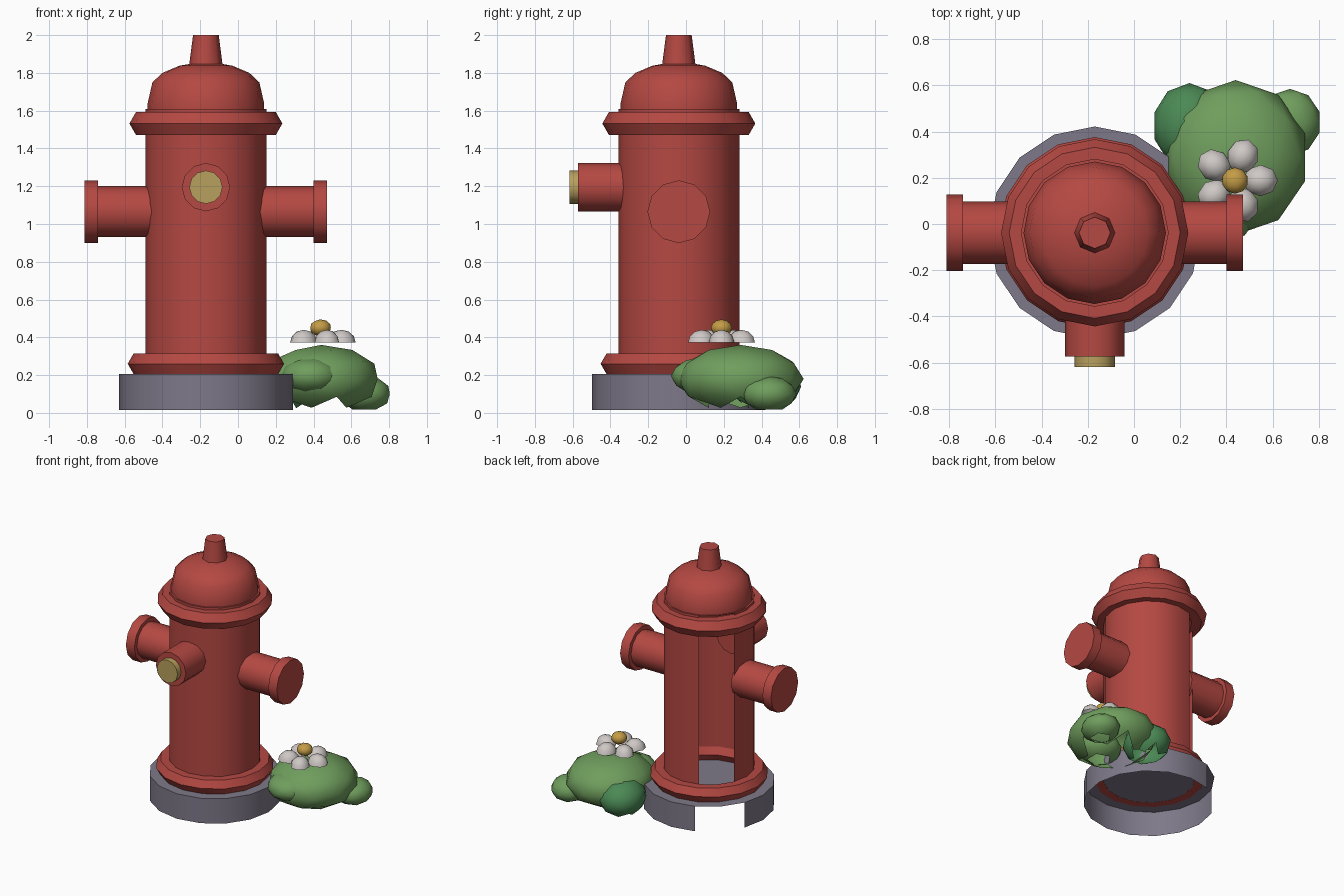
import bpy, bmesh, math
from mathutils import Matrix, Vector

if "Cube" in bpy.data.objects:
    bpy.data.objects.remove(bpy.data.objects["Cube"])

CX, CY = -0.17, -0.038          # hydrant axis


def material(name, rgb):
    m = bpy.data.materials.new(name)
    m.diffuse_color = (*rgb, 1)
    m.use_nodes = True
    m.node_tree.nodes["Principled BSDF"].inputs["Base Color"].default_value = m.diffuse_color
    return m


RED = material("red", (0.46, 0.065, 0.055))
STONE = material("stone", (0.21, 0.19, 0.25))
GOLD = material("brass", (0.48, 0.35, 0.11))
YELLOW = material("yellow", (0.55, 0.33, 0.06))
GREEN = material("leaf_green", (0.16, 0.34, 0.11))
DARK = material("dark_green", (0.07, 0.25, 0.09))
WHITE = material("petal_white", (0.62, 0.58, 0.56))


def finish(name, bm, mat, angle=50):
    me = bpy.data.meshes.new(name)
    bm.normal_update()
    bm.to_mesh(me)
    bm.free()
    me.materials.append(mat)
    ob = bpy.data.objects.new(name, me)
    bpy.context.collection.objects.link(ob)
    bpy.ops.object.select_all(action='DESELECT')
    ob.select_set(True)
    bpy.context.view_layer.objects.active = ob
    bpy.ops.object.shade_smooth_by_angle(angle=math.radians(angle))
    return ob


def lathe(name, profile, mat, n=16, start=Vector((CX, CY, 0)), axis=(0, 0, 1),
          cap0=False, cap1=False, closed=False, gap=False):
    """Revolve (radius, height) points about an axis; gap leaves the rear panel open."""
    bm = bmesh.new()
    rot = Vector((0, 0, 1)).rotation_difference(Vector(axis)).to_matrix()
    rings = []
    for r, h in profile:
        rings.append([bm.verts.new(start + rot @ Vector(
            (r * math.cos(2 * math.pi * i / n), r * math.sin(2 * math.pi * i / n), h)))
            for i in range(n)])
    pairs = list(zip(rings, rings[1:]))
    if closed:
        pairs.append((rings[-1], rings[0]))
    for a, b in pairs:
        for i in range(n):
            if gap and i in (5, 6):
                continue
            j = (i + 1) % n
            bm.faces.new((a[i], a[j], b[j], b[i]))
    if cap0:
        bm.faces.new(rings[0][::-1])
    if cap1:
        bm.faces.new(rings[-1])
    return finish(name, bm, mat)


def ring(name, major, minor, z):
    """Hexagonal-section collar."""
    pts = [(major + minor * math.cos(k * math.pi / 3), z + minor * math.sin(k * math.pi / 3))
           for k in range(6)]
    return lathe(name, pts, RED, closed=True)


def blob(name, centre, radii, mat, cut=None, turn=0, sub=2):
    """Squashed icosphere, with faces pointing below the cut slope removed."""
    bm = bmesh.new()
    bmesh.ops.create_icosphere(bm, subdivisions=sub, radius=1)
    bm.normal_update()
    if cut is not None:
        bmesh.ops.delete(bm, geom=[f for f in bm.faces if f.normal.z < cut], context='FACES')
    bm.transform(Matrix.Translation(centre) @ Matrix.Rotation(turn, 4, 'Z')
                 @ Matrix.Diagonal((*radii, 1)))
    return finish(name, bm, mat, 60)


# Stone base, open underneath and with an open rear panel
lathe("base", [(0.46, 0.015), (0.46, 0.207)], STONE, cap1=True, gap=True)

# Barrel with the open rear panel, and its collars
lathe("barrel", [(0.32, 0.207), (0.32, 1.61)], RED, cap1=True, gap=True)
ring("lower_collar", 0.352, 0.062, 0.26)
ring("upper_collar", 0.335, 0.07, 1.532)

# Dome and top nut
lathe("dome", [(0.308, 1.60), (0.308, 1.64), (0.283, 1.75), (0.23, 1.80),
               (0.14, 1.838), (0.06, 1.852)], RED, cap1=True)
lathe("top_nut", [(0.09, 1.83), (0.068, 2.0)], RED, n=8, cap1=True)

# Side outlets
for side, sx in (("left", -1), ("right", 1)):
    start = Vector((CX, CY, 1.065))
    lathe(side + "_outlet", [(0.135, 0.28), (0.135, 0.58)], RED, 12, start, (sx, 0, 0),
          cap0=True, cap1=True)
    lathe(side + "_outlet_cap", [(0.166, 0.57), (0.166, 0.642)], RED, 12, start, (sx, 0, 0),
          cap0=True, cap1=True)

# Front outlet with brass cap
start = Vector((CX, CY, 1.195))
lathe("front_outlet", [(0.128, 0.27), (0.128, 0.535)], RED, 12, start, (0, -1, 0),
      cap0=True, cap1=True)
lathe("front_outlet_cap", [(0.088, 0.52), (0.088, 0.58)], GOLD, 12, start, (0, -1, 0),
      cap0=True, cap1=True)

# Bush made of overlapping clumps, open on the underside
blob("bush_main", (0.44, 0.288, 0.18), (0.315, 0.335, 0.18), GREEN, -0.75)
blob("bush_front", (0.385, 0.08, 0.195), (0.16, 0.16, 0.098), GREEN, -0.8)
blob("bush_side", (0.675, 0.44, 0.1), (0.135, 0.145, 0.095), GREEN, -0.8)
blob("bush_back", (0.24, 0.425, 0.14), (0.16, 0.185, 0.135), DARK, -0.7)

# Flower: five half-dome petals around a yellow heart
FX, FY = 0.437, 0.188
for k in range(5):
    a = math.radians(72 * k)
    bm = bmesh.new()
    bmesh.ops.create_uvsphere(bm, u_segments=8, v_segments=6, radius=1)
    bmesh.ops.delete(bm, geom=[v for v in bm.verts if v.co.z < -0.01], context='VERTS')
    bm.transform(Matrix.Translation((FX + 0.11 * math.cos(a), FY + 0.11 * math.sin(a), 0.373))
                 @ Matrix.Rotation(a, 4, 'Z') @ Matrix.Diagonal((0.076, 0.068, 0.067, 1)))
    finish(f"petal_{k + 1}", bm, WHITE, 60)
blob("flower_heart", (FX, FY, 0.45), (0.057, 0.057, 0.045), YELLOW)
